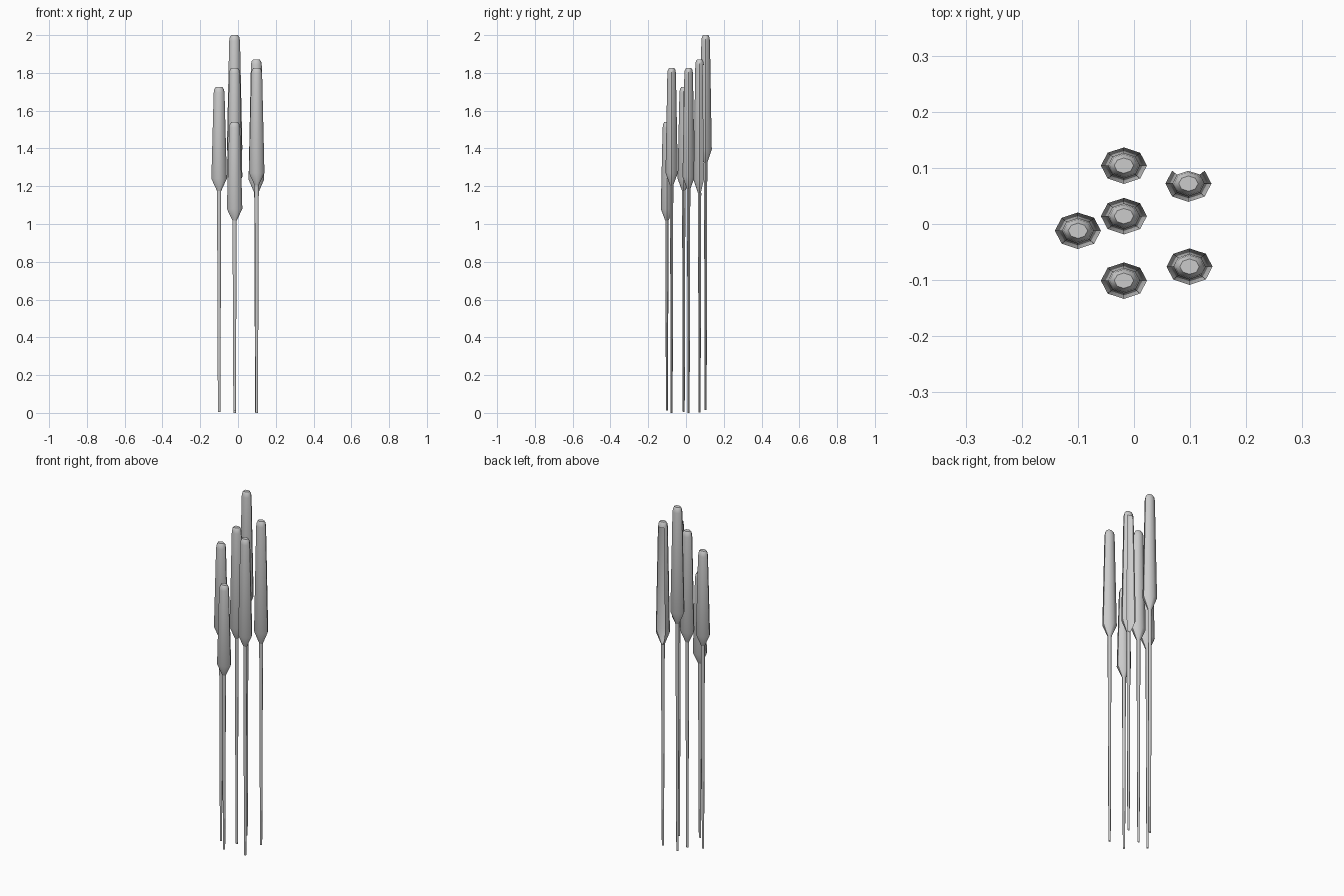
import bpy
import math

if "Cube" in bpy.data.objects:
    bpy.data.objects.remove(bpy.data.objects["Cube"])

SIDES = 8
RX, RY = 0.041, 0.0325      # oval cross-section at the widest ring


def loft(name, x, y, rings, cap=False, gap=()):
    """Stack oval rings (radius factor, z); gap lists side columns left open below the shoulder."""
    verts, faces = [], []
    for f, z in rings:
        for i in range(SIDES):
            a = 2 * math.pi * i / SIDES
            verts.append((x + RX * f * math.cos(a), y + RY * f * math.sin(a), z))
    for r in range(len(rings) - 1):
        for i in range(SIDES):
            if i in gap and r < 2:
                continue
            j = (i + 1) % SIDES
            b, t = r * SIDES, (r + 1) * SIDES
            faces.append((b + i, b + j, t + j, t + i))
    if cap:
        b = (len(rings) - 1) * SIDES
        faces.append(tuple(range(b, b + SIDES)))
    mesh = bpy.data.meshes.new(name)
    mesh.from_pydata(verts, [], faces)
    ob = bpy.data.objects.new(name, mesh)
    bpy.context.collection.objects.link(ob)
    bpy.ops.object.select_all(action='DESELECT')
    ob.select_set(True)
    bpy.context.view_layer.objects.active = ob
    bpy.ops.object.shade_smooth_by_angle(angle=math.radians(50))
    return ob


# x, y, stem foot, head bottom, widest ring, top, open side columns
reeds = [
    (-0.018, 0.104, 0.015, 1.325, 1.395, 2.00, ()),
    (-0.018, 0.014, 0.0, 1.185, 1.25, 1.827, ()),
    (-0.100, -0.012, 0.005, 1.175, 1.24, 1.725, ()),
    (-0.018, -0.101, 0.012, 1.018, 1.08, 1.54, ()),
    (0.099, -0.076, 0.0, 1.205, 1.27, 1.827, ()),
    (0.097, 0.072, 0.003, 1.165, 1.235, 1.872, (1, 2)),   # back of this head is open
]

for n, (x, y, foot, bottom, wide, top, gap) in enumerate(reeds, 1):
    # thin tapering stem
    loft(f"stem_{n}", x, y, [(0.16, foot), (0.27, bottom)])
    # seed head: taper, long body, rounded tip
    loft(f"seed_head_{n}", x, y,
         [(0.27, bottom), (1.0, wide), (0.70, top - 0.03),
          (0.62, top - 0.012), (0.42, top)], cap=True, gap=gap)
